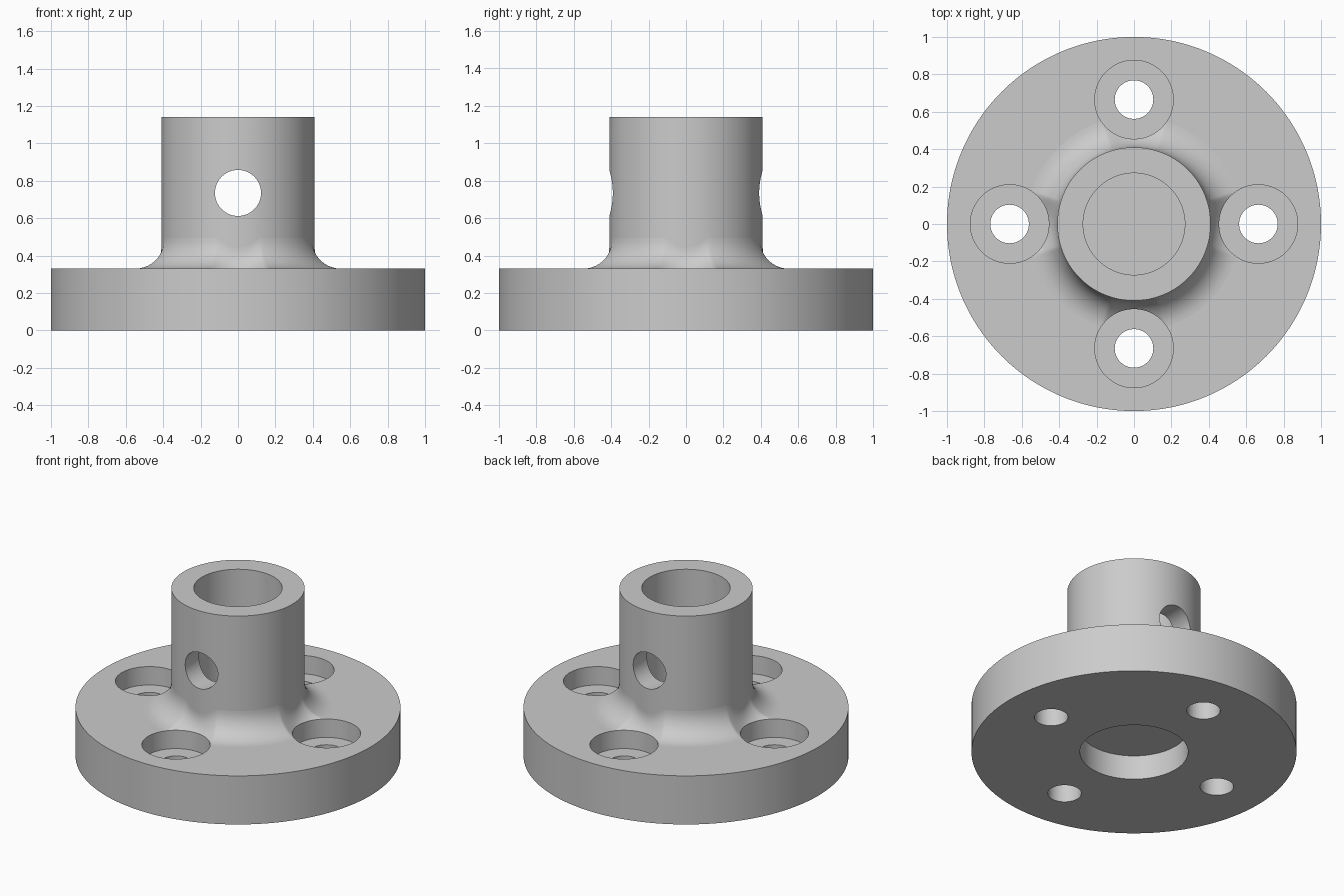
import bpy
import bmesh
from math import sin, cos, pi, sqrt, acos
from mathutils import Matrix, Vector

cube = bpy.data.objects.get("Cube")
if cube:
    bpy.data.objects.remove(cube, do_unlink=True)

FLANGE_TOP, HUB_TOP = 0.33, 1.14
HUB_R, FILLET_R = 0.41, 0.165
BOLT_R, SINK_R = 0.665, 0.21
SEGMENTS = 192

grey = bpy.data.materials.new("machined_grey")
colour = (0.6, 0.6, 0.6, 1)
grey.use_nodes = True
grey.diffuse_color = colour
grey.node_tree.nodes["Principled BSDF"].inputs["Base Color"].default_value = colour


def skin(bm, rings, closed_ends):
    """Bridge equal rings of points into a surface, with optional end caps."""
    rows = [[bm.verts.new(p) for p in ring] for ring in rings]
    n = len(rows[0])
    for a, b in zip(rows, rows[1:]):
        for i in range(n):
            j = (i + 1) % n
            bm.faces.new((a[i], a[j], b[j], b[i]))
    if closed_ends:
        bm.faces.new(rows[0][::-1])
        bm.faces.new(rows[-1])


def lathe(bm, profile, matrix=Matrix(), n=SEGMENTS):
    """Revolve (radius, height) points around the z axis."""
    turns = [2 * pi * i / n for i in range(n)]
    skin(bm, [[matrix @ Vector((r * cos(t), r * sin(t), z)) for t in turns]
              for r, z in profile], True)


def finish(name, bm):
    bmesh.ops.recalc_face_normals(bm, faces=bm.faces[:])
    mesh = bpy.data.meshes.new(name)
    bm.to_mesh(mesh)
    bm.free()
    mesh.materials.append(grey)
    obj = bpy.data.objects.new(name, mesh)
    bpy.context.collection.objects.link(obj)
    return obj


def activate(obj):
    bpy.ops.object.select_all(action="DESELECT")
    obj.select_set(True)
    bpy.context.view_layer.objects.active = obj


# Flange and hub, with the underside recess and the blind top bore
bm = bmesh.new()
lathe(bm, [(0.333, 0.165), (0.333, 0), (1, 0), (1, FLANGE_TOP),
           (HUB_R, FLANGE_TOP), (HUB_R, HUB_TOP),
           (0.272, HUB_TOP), (0.272, FLANGE_TOP)])
body = finish("flanged_hub", bm)

# Cutter: four counterbored bolt holes and one cross hole through the hub
bm = bmesh.new()
for k in range(4):
    place = Matrix.Rotation(k * pi / 2, 4, "Z") @ Matrix.Translation((BOLT_R, 0, 0))
    lathe(bm, [(0.103, -0.1), (0.103, 0.205), (SINK_R, 0.205), (SINK_R, 0.4)], place, 96)
across = Matrix.Translation((0, 0, 0.735)) @ Matrix.Rotation(pi / 2, 4, "X")
lathe(bm, [(0.123, -0.6), (0.123, 0.6)], across, 96)
cutter = finish("hole_cutter", bm)
cutter.hide_render = True

cut = body.modifiers.new("holes", "BOOLEAN")
cut.operation = "DIFFERENCE"
cut.solver = "EXACT"
cut.object = cutter
activate(body)
bpy.ops.object.modifier_apply(modifier="holes")
bpy.data.objects.remove(cutter, do_unlink=True)


# Fillet at the hub foot, held back to the rim of each counterbore
def toe_radius(t):
    t = (t + pi / 4) % (pi / 2) - pi / 4
    limit = HUB_R + FILLET_R
    inside = SINK_R ** 2 - (BOLT_R * sin(t)) ** 2
    return min(limit, BOLT_R * cos(t) - sqrt(inside)) if inside > 0 else limit


def fillet_point(t, f):
    axis_r = HUB_R + FILLET_R
    reach = axis_r - toe_radius(t)
    axis_z = FLANGE_TOP + sqrt(FILLET_R ** 2 - reach ** 2)
    a = f * acos(reach / FILLET_R)
    r = axis_r - FILLET_R * cos(a)
    return (r * cos(t), r * sin(t), axis_z - FILLET_R * sin(a))


bm = bmesh.new()
count, steps = SEGMENTS * 2, 12
skin(bm, [[fillet_point(2 * pi * i / count, s / steps) for i in range(count)]
          for s in range(steps + 1)], False)
fillet = finish("hub_fillet", bm)
# Open surface: make it face away from the axis
if sum(p.normal.z for p in fillet.data.polygons) < 0:
    fillet.data.flip_normals()

for obj in (body, fillet):
    activate(obj)
    bpy.ops.object.shade_smooth_by_angle(angle=pi / 6)
